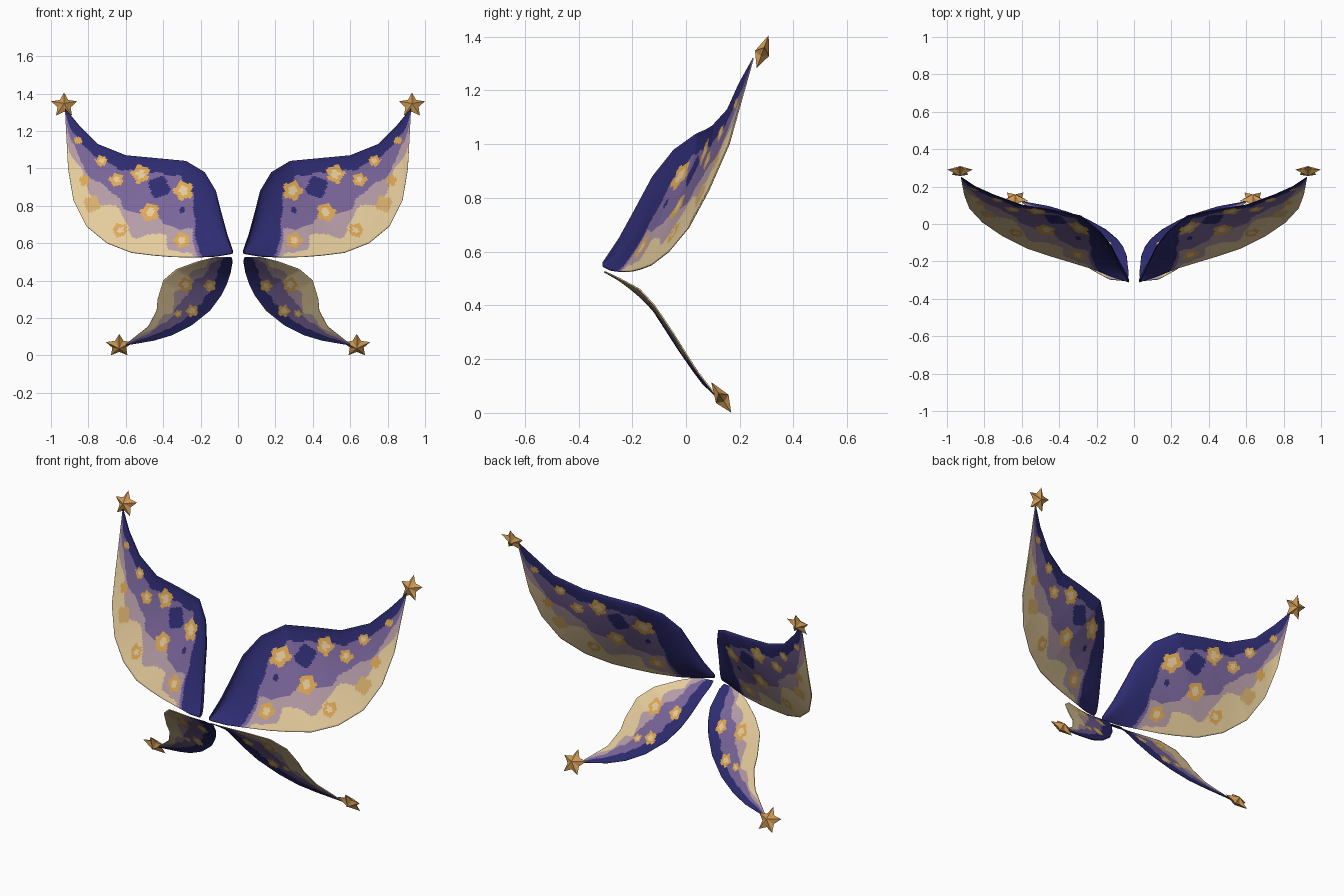
import bpy
from math import sin, cos, pi, atan2, hypot
from mathutils import Vector

if "Cube" in bpy.data.objects:
    bpy.data.objects.remove(bpy.data.objects["Cube"])


def material(name, colour):
    mat = bpy.data.materials.new(name)
    mat.use_nodes = True
    mat.diffuse_color = (*colour, 1)
    mat.node_tree.nodes["Principled BSDF"].inputs["Base Color"].default_value = (*colour, 1)
    return mat


NAVY, PURPLE, MAUVE, CREAM, GOLD, SOFT_GOLD = range(6)
wing_materials = [
    material("navy", (.027, .025, .165)),
    material("purple", (.19, .13, .32)),
    material("mauve", (.46, .33, .38)),
    material("cream", (.78, .6, .33)),
    material("gold", (.72, .39, .09)),
    material("soft gold", (.68, .43, .15)),
]
star_material = material("bronze gold", (.62, .32, .09))


def sample(points, u):
    """Value at fraction u along a list of evenly spaced numbers or vectors."""
    place = u * (len(points) - 1)
    i = min(int(place), len(points) - 2)
    return points[i] + (points[i + 1] - points[i]) * (place - i)


def wing_colour(u, v, x, z, bands, flowers, blots):
    # Flower spots: gold petals around a pale centre
    for fx, fz, radius in flowers:
        r = hypot(x - fx, z - fz)
        edge = radius * (1 + .12 * cos(5 * atan2(z - fz, x - fx)))
        if r < edge:
            return CREAM if r < edge * .48 else GOLD
    # Plain rounded blots
    for bx, bz, radius, colour in blots:
        if hypot(x - bx, z - bz) < radius * (1 + .12 * sin(4 * atan2(z - bz, x - bx))):
            return colour
    # Bands running along the wing, with wavy borders
    for colour, band in enumerate(bands):
        wave = .035 * colour * sin(u * 31 + colour * 2) + .012 * sin(u * 75)
        if v < sample(band, u) + wave:
            return colour
    return CREAM


def build_wing(name, side, lead, trail, bulge, bands, flowers, blots=(), cols=120, rows=56):
    """Sheet lofted from the leading edge to the trailing edge, cupped backwards near the root."""
    back = Vector((-.31, .9, -.3))
    verts, faces, colours = [], [], []
    for i in range(cols + 1):
        u = i / cols
        a, b = sample(lead, u), sample(trail, u)
        for j in range(rows + 1):
            v = j / rows
            p = a.lerp(b, v) + back * bulge * sin(pi * u ** .45) * sin(pi * v ** .6)
            verts.append(p)
    for i in range(cols):
        for j in range(rows):
            k = i * (rows + 1) + j
            quad = (k, k + 1, k + rows + 2, k + rows + 1)
            faces.append(quad if side > 0 else quad[::-1])
            c = (verts[quad[0]] + verts[quad[2]]) / 2
            colours.append(wing_colour((i + .5) / cols, (j + .5) / rows, c.x, c.z,
                                       bands, flowers, blots))
    mesh = bpy.data.meshes.new(name)
    mesh.from_pydata([(p.x * side, p.y, p.z) for p in verts], [], faces)
    for mat in wing_materials:
        mesh.materials.append(mat)
    for poly, colour in zip(mesh.polygons, colours):
        poly.material_index = colour
        poly.use_smooth = True
    wing = bpy.data.objects.new(name, mesh)
    bpy.context.collection.objects.link(wing)
    solid = wing.modifiers.new("thin_sheet", "SOLIDIFY")
    solid.thickness = .005
    solid.offset = 0


def build_star(name, side, centre, radius, lean):
    """Faceted five-pointed star with a peak on both faces."""
    centre = Vector(centre)
    up = Vector((0, sin(lean), cos(lean)))
    front = Vector((0, -cos(lean), sin(lean)))
    verts = [centre + front * .028, centre - front * .028]
    for k in range(10):
        r = radius if k % 2 == 0 else radius * .52
        verts.append(centre + up * r * cos(k * pi / 5) + Vector((r * sin(k * pi / 5), 0, 0)))
    faces = []
    for k in range(10):
        a, b = 2 + k, 2 + (k + 1) % 10
        faces += [(0, b, a), (1, a, b)]
    if side < 0:
        faces = [f[::-1] for f in faces]
    mesh = bpy.data.meshes.new(name)
    mesh.from_pydata([(p.x * side, p.y, p.z) for p in verts], [], faces)
    mesh.materials.append(star_material)
    bpy.context.collection.objects.link(bpy.data.objects.new(name, mesh))


# Upper wing edges, root to tip
upper_lead = [Vector(p) for p in (
    (.03, -.31, .56), (.06, -.25, .65), (.09, -.19, .76), (.12, -.125, .88),
    (.18, -.045, .98), (.28, .04, 1.04), (.44, .075, 1.055), (.6, .1, 1.07),
    (.75, .155, 1.13), (.85, .2, 1.23), (.925, .25, 1.32))]
upper_trail = [Vector(p) for p in (
    (.03, -.31, .545), (.12, -.28, .53), (.22, -.24, .525), (.35, -.2, .527),
    (.45, -.17, .535), (.57, -.13, .55), (.7, -.065, .6), (.81, .01, .69),
    (.88, .085, .83), (.908, .16, 1), (.925, .25, 1.32))]
upper_bands = [
    (1.2, 1.2, .88, .5, .25, .15, .16, .18, .2, .25, .6),
    (1.2, 1.2, .93, .6, .62, .64, .57, .5, .47, .5, .85),
    (1.2, 1.2, 1.08, .86, .82, .8, .72, .65, .62, .68, 1.1)]
upper_flowers = [(.29, .88, .05), (.52, .97, .047), (.47, .765, .047), (.73, 1.04, .03),
                 (.65, .94, .035), (.3, .615, .04), (.63, .67, .036)]
upper_blots = [(.42, .9, .055, NAVY), (.3, .775, .016, NAVY), (.78, .81, .042, SOFT_GOLD),
               (.82, .935, .028, GOLD), (.855, 1.15, .02, GOLD)]

# Lower wing edges in front elevation; depth follows height
depth_by_height = [.12, .065, .025, -.015, -.055, -.09, -.135, -.19, -.305]


def lower_edge(points, shift):
    ends = len(points) - 1
    return [Vector((x, sample(depth_by_height, (z - .055) / .47) + shift * sin(pi * i / ends), z))
            for i, (x, z) in enumerate(points)]


lower_lead = lower_edge([(.03, .51), (.04, .44), (.06, .38), (.09, .32), (.15, .24),
                         (.25, .16), (.35, .11), (.45, .08), (.6, .055)], -.01)
lower_trail = lower_edge([(.035, .525), (.13, .523), (.22, .5), (.33, .46), (.4, .4),
                          (.43, .3), (.435, .24), (.48, .155), (.6, .06)], .012)
lower_bands = [
    (1.2, .6, .35, .25, .22, .22, .27, .35, .5),
    (1.2, .85, .65, .57, .55, .5, .5, .6, .75),
    (1.2, 1, .82, .7, .66, .62, .65, .75, .9)]
lower_flowers = [(.28, .38, .036), (.15, .375, .03), (.245, .24, .03), (.32, .225, .02)]

for label, side in (("left", 1), ("right", -1)):
    build_wing(label + "_upper_wing", side, upper_lead, upper_trail, .032,
               upper_bands, upper_flowers, upper_blots)
    build_wing(label + "_lower_wing", side, lower_lead, lower_trail, .008,
               lower_bands, lower_flowers, cols=100, rows=44)
    build_star(label + "_upper_star", side, (.93, .283, 1.338), .072, .35)
    build_star(label + "_lower_star", side, (.635, .135, .052), .075, -.58)
